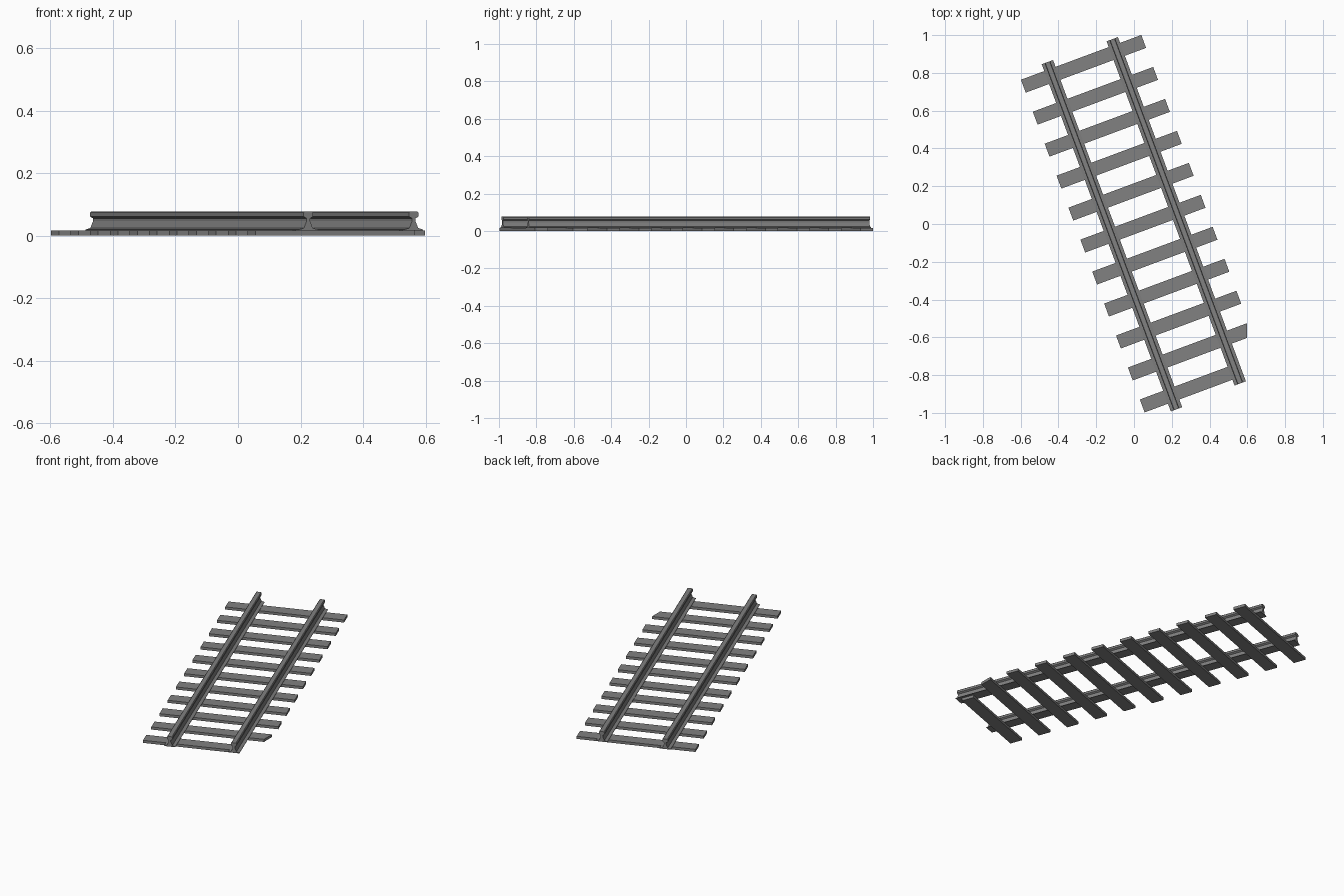
import bpy, bmesh, math
from mathutils import Matrix, Vector

cube = bpy.data.objects.get("Cube")
if cube:
    bpy.data.objects.remove(cube, do_unlink=True)

ANGLE = Matrix.Rotation(math.radians(20.4), 4, 'Z')
TIE_TOP = 0.016

steel = bpy.data.materials.new("mid grey")
steel.use_nodes = True
GREY = (0.22, 0.22, 0.22, 1)
steel.diffuse_color = GREY
steel.node_tree.nodes["Principled BSDF"].inputs["Base Color"].default_value = GREY


def finish(name, bm):
    """Turn the part to the track direction and add it to the scene."""
    bmesh.ops.recalc_face_normals(bm, faces=bm.faces)
    mesh = bpy.data.meshes.new(name)
    bm.to_mesh(mesh)
    bm.free()
    mesh.materials.append(steel)
    bpy.context.collection.objects.link(bpy.data.objects.new(name, mesh))


def rail(name, across, start, end):
    """Extrude a mirrored rail section along the track."""
    half = [(0.032, TIE_TOP), (0.032, 0.019), (0.015, 0.024), (0.006, 0.046),
            (0.006, 0.055), (0.016, 0.061), (0.016, 0.073), (0.012, 0.077)]
    section = half + [(-x, z) for x, z in reversed(half)]
    bm = bmesh.new()
    face = bm.faces.new([bm.verts.new((across + x, start, z)) for x, z in section])
    grown = bmesh.ops.extrude_face_region(bm, geom=[face], use_keep_orig=True)
    moved = [v for v in grown["geom"] if isinstance(v, bmesh.types.BMVert)]
    bmesh.ops.translate(bm, verts=moved, vec=(0, end - start, 0))
    bmesh.ops.transform(bm, matrix=ANGLE, verts=bm.verts)
    finish(name, bm)


def tie(name, along, left=-0.295, right=0.385, width=0.073):
    """Flat sleeper, trimmed where it would pass the edge of the section."""
    bm = bmesh.new()
    place = Matrix.Translation(((left + right) / 2, along, TIE_TOP / 2))
    size = Matrix.Diagonal((right - left, width, TIE_TOP, 1))
    bmesh.ops.create_cube(bm, size=1, matrix=ANGLE @ place @ size)
    cut = bmesh.ops.bisect_plane(bm, geom=bm.verts[:] + bm.edges[:] + bm.faces[:],
                                 plane_co=Vector((0.598, 0, 0)),
                                 plane_no=Vector((1, 0, 0)), clear_outer=True)
    edges = [e for e in cut["geom_cut"] if isinstance(e, bmesh.types.BMEdge)]
    if edges:
        bmesh.ops.holes_fill(bm, edges=edges)
    finish(name, bm)


# Rails
rail("rail_left", 0.233, -0.987, 0.957)
rail("rail_right", -0.131, -0.998, 0.963)

# Sleepers, the front one ending under the rail
COUNT = 11
for i in range(COUNT):
    along = 0.888 - 0.1806 * i
    tie(f"sleeper_{i + 1}", along, right=0.25 if i == COUNT - 1 else 0.385)
